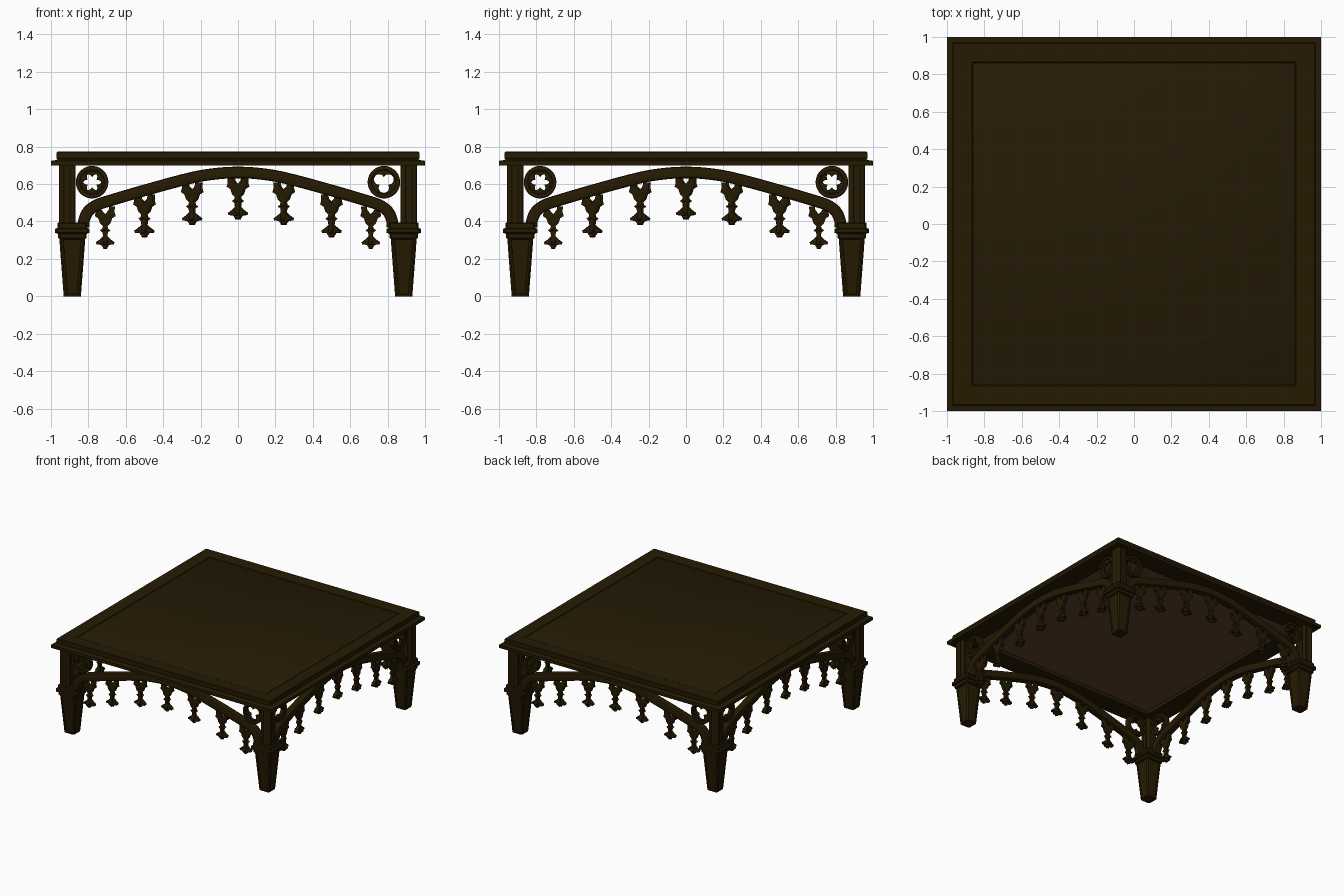
import bpy, bmesh, math
from mathutils import Matrix, Vector

if "Cube" in bpy.data.objects:
    bpy.data.objects.remove(bpy.data.objects["Cube"])


def material(name, rgb):
    m = bpy.data.materials.new(name)
    m.diffuse_color = (*rgb, 1)
    m.use_nodes = True
    m.node_tree.nodes["Principled BSDF"].inputs["Base Color"].default_value = m.diffuse_color
    return m


WOOD = material("dark_wood", (0.019, 0.0105, 0.0008))
PANEL = material("top_panel_wood", (0.0185, 0.0105, 0.0015))
UNDER = material("underside_red_brown", (0.12, 0.055, 0.024))


def add(name, mesh, matrix=Matrix()):
    ob = bpy.data.objects.new(name, mesh)
    ob.matrix_world = matrix
    bpy.context.collection.objects.link(ob)
    return ob


def finish(bm, name, mat, angle=35):
    me = bpy.data.meshes.new(name)
    bmesh.ops.recalc_face_normals(bm, faces=bm.faces)
    bm.to_mesh(me)
    bm.free()
    me.materials.clear()
    me.materials.append(mat)
    me.shade_smooth()
    me.set_sharp_from_angle(angle=math.radians(angle))
    return me


def square_loft(name, rings, mat, chamfer=0.0, inset=None):
    """Stack of square rings (half width, z), optionally with cut corners."""
    bm = bmesh.new()
    prev, first = None, None
    for h, z in rings:
        c = min(chamfer, h * 0.5)
        pts = []
        for k in range(4):
            r = Matrix.Rotation(k * math.pi / 2, 3, 'Z')
            corner = [(h, h - c), (h - c, h)] if c else [(h, h)]
            pts += [r @ Vector((x, y, z)) for x, y in corner]
        ring = [bm.verts.new(p) for p in pts]
        if prev:
            n = len(ring)
            for i in range(n):
                j = (i + 1) % n
                bm.faces.new((prev[i], prev[j], ring[j], ring[i]))
        else:
            first = ring
        prev = ring
    bm.faces.new(first[::-1])
    bm.faces.new(prev)
    if inset:
        bmesh.ops.recalc_face_normals(bm, faces=bm.faces)
        big = [f for f in bm.faces if abs(f.normal.z) < 0.5
               and max(abs(f.normal.x), abs(f.normal.y)) > 0.9]
        bmesh.ops.inset_individual(bm, faces=big, thickness=inset, depth=0)
        bmesh.ops.inset_individual(bm, faces=big, thickness=0.003, depth=-0.006)
    return finish(bm, name, mat)


def plate(name, outlines, depth, bevel=0.0):
    """Flat outline(s) with holes, given thickness, standing in the xz plane."""
    cu = bpy.data.curves.new(name, 'CURVE')
    cu.dimensions = '2D'
    cu.fill_mode = 'BOTH'
    cu.extrude = depth / 2 - bevel
    cu.bevel_depth = bevel
    cu.bevel_resolution = 1
    cu.offset = -bevel
    for pts in outlines:
        sp = cu.splines.new('POLY')
        sp.points.add(len(pts) - 1)
        for p, (x, y) in zip(sp.points, pts):
            p.co = (x, y, 0, 1)
        sp.use_cyclic_u = True
    ob = add(name, cu)
    dg = bpy.context.evaluated_depsgraph_get()
    me = bpy.data.meshes.new_from_object(ob.evaluated_get(dg))
    bpy.data.objects.remove(ob)
    bm = bmesh.new()
    bm.from_mesh(me)
    bmesh.ops.remove_doubles(bm, verts=bm.verts, dist=1e-5)
    bm.transform(Matrix.Rotation(math.pi / 2, 4, 'X'))
    return finish(bm, name, WOOD)


def polar(radius, n):
    return [(radius(t) * math.cos(t), radius(t) * math.sin(t))
            for t in (2 * math.pi * i / n for i in range(n))]


# Table top: hollow underneath, stepped edge, raised rim, recessed panel
add("table_top", square_loft("table_top", [
    (.84, .731), (.84, .70), (1, .70), (1, .724), (.975, .728), (.965, .733),
    (.97, .738), (.97, .768), (.966, .773), (.865, .770), (.86, .764)], WOOD))
add("top_panel", square_loft("top_panel", [(.858, .760), (.858, .767), (.855, .769)], PANEL))
add("underside_panel", square_loft("underside_panel", [(.838, .727), (.838, .732)], UNDER))

# Legs, collars and clustered posts
leg = square_loft("leg", [(.046, 0), (.070, .315)], WOOD, .010, inset=.014)
collar = square_loft("leg_collar", [
    (.070, .308), (.077, .312), (.077, .334), (.092, .340), (.092, .360),
    (.080, .366), (.080, .388), (.074, .395)], WOOD, .010)
core = square_loft("post_core", [(.034, .39), (.034, .705)], WOOD)
strip = square_loft("post_strip", [(.016, .39), (.016, .705)], WOOD)
bm = bmesh.new()
bmesh.ops.create_cone(bm, cap_ends=True, segments=12, radius1=.015, radius2=.015,
                      depth=.315, matrix=Matrix.Translation((0, 0, .5475)))
bead = finish(bm, "post_bead", WOOD)
for sx in (-1, 1):
    for sy in (-1, 1):
        at = Matrix.Translation((sx * .886, sy * .886, 0))
        add("leg", leg, at)
        add("leg_collar", collar, at)
        px, py = sx * .913, sy * .913
        add("post_core", core, Matrix.Translation((px, py, 0)))
        for dx in (-1, 1):
            for dy in (-1, 1):
                add("post_bead", bead, Matrix.Translation((px + dx * .028, py + dy * .028, 0)))
        for dx, dy in ((1, 0), (-1, 0), (0, 1), (0, -1)):
            add("post_strip", strip, Matrix.Translation((px + dx * .024, py + dy * .024, 0)))

# Arch centre line, smoothed through a few points
half = [(-.826, .37), (-.822, .41), (-.800, .455), (-.755, .488), (-.69, .510),
        (-.50, .566), (-.25, .633), (-.12, .655), (0, .662)]
ctrl = half + [(-x, z) for x, z in half[-2::-1]]
ctrl = [Vector(p) for p in ctrl]
line = []
for i in range(len(ctrl) - 1):
    a, b = ctrl[i], ctrl[i + 1]
    span = (b - a).length
    p, q = ctrl[max(i - 1, 0)], ctrl[min(i + 2, len(ctrl) - 1)]
    ta, tb = (b - p).normalized() * span, (q - a).normalized() * span
    for s in range(5):
        t = s / 5
        line.append((2*t**3 - 3*t**2 + 1) * a + (t**3 - 2*t**2 + t) * ta
                    + (3*t**2 - 2*t**3) * b + (t**3 - t**2) * tb)
line.append(ctrl[-1])


def band(w):
    up, low = [], []
    for i, p in enumerate(line):
        d = (line[min(i + 1, len(line) - 1)] - line[max(i - 1, 0)]).normalized()
        n = Vector((-d.y, d.x)) * w
        up.append(tuple(p + n))
        low.append(tuple(p - n))
    return up + low[::-1]


arch = plate("arch_rail", [band(.031)], .060, .012)

# Roundel: ring with a three-lobed opening
def lobes(t):
    phi = (t - math.pi / 2 + math.pi / 3) % (2 * math.pi / 3) - math.pi / 3
    return .029 * math.cos(phi) + math.sqrt(.028**2 - (.029 * math.sin(phi))**2)


trefoil = plate("roundel_tracery", [polar(lambda t: .078, 36), polar(lobes, 36)], .024, .004)
ring = plate("roundel_ring", [polar(lambda t: .087, 36), polar(lambda t: .064, 36)], .046, .007)

# Hanging pendants: forked top, pinched waist, leaf-shaped tip
drop = [(0, -.035), (.018, -.015), (.022, .006), (.052, .006), (.050, -.025),
        (.056, -.046), (.037, -.058), (.028, -.085), (.012, -.100), (.016, -.114),
        (.028, -.122), (.014, -.134), (.012, -.155), (.028, -.170), (.050, -.186),
        (.046, -.198), (.022, -.200), (.014, -.212), (0, -.222)]
tip = [(0, -.095)] + [(x * .7, z) for x, z in drop[8:]]


def mirrored(pts):
    return pts + [(-x, z) for x, z in pts[-2:0:-1]]


pendant = plate("pendant", [mirrored(drop)], .030, .004)
pendant_tip = plate("pendant_tip", [mirrored(tip)], .024, .004)

# Four sides: arch, two roundels and seven pendants each
hang = [(-.71, .475), (-.505, .537), (-.25, .603), (-.005, .632),
        (.24, .603), (.495, .537), (.71, .475)]
for k, side in enumerate(("front", "right", "back", "left")):
    base = Matrix.Rotation(k * math.pi / 2, 4, 'Z') @ Matrix.Translation((0, -.91, 0))
    add(side + "_arch_rail", arch, base)
    for x, z in hang:
        m = base @ Matrix.Translation((x, 0, z))
        add(side + "_pendant", pendant, m)
        add(side + "_pendant_tip", pendant_tip, m @ Matrix.Rotation(math.pi / 2, 4, 'Z'))
    for s in (-1, 1):
        m = base @ Matrix.Translation((s * .78, 0, .61))
        turn = math.pi if (s > 0 or side == "back") else 0
        add(side + "_roundel_ring", ring, m)
        add(side + "_roundel_tracery", trefoil, m @ Matrix.Rotation(turn, 4, 'Y'))
